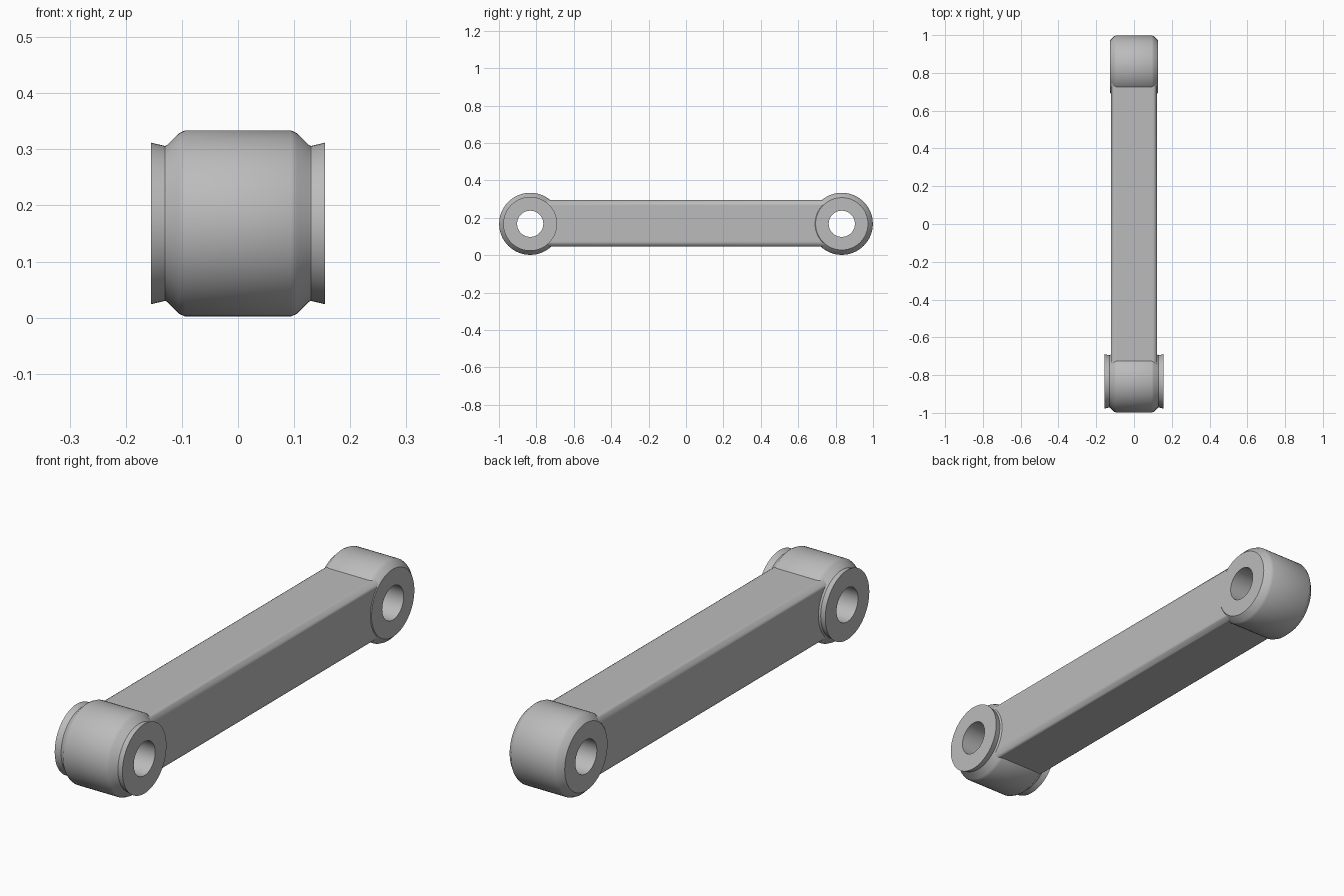
import bpy, bmesh, math
from mathutils import Matrix

cube = bpy.data.objects.get("Cube")
if cube:
    bpy.data.objects.remove(cube, do_unlink=True)

AXIS_Z = 0.168     # height of both pin holes
REACH = 0.833      # distance of each hole from the middle
SEGMENTS = 64

steel = bpy.data.materials.new("plain grey metal")
steel.use_nodes = True
GREY = (0.5, 0.5, 0.5, 1)
steel.diffuse_color = GREY
steel.node_tree.nodes["Principled BSDF"].inputs["Base Color"].default_value = GREY


def finish(name, bm):
    bmesh.ops.recalc_face_normals(bm, faces=bm.faces)
    mesh = bpy.data.meshes.new(name)
    bm.to_mesh(mesh)
    bm.free()
    mesh.materials.append(steel)
    obj = bpy.data.objects.new(name, mesh)
    bpy.context.collection.objects.link(obj)
    return obj


def lathe(name, half_profile, y):
    """Solid turned about the x axis from (x, radius) points, mirrored in x."""
    profile = [(-x, r) for x, r in reversed(half_profile)] + half_profile
    bm = bmesh.new()
    rings = []
    for x, r in profile:
        ring = []
        for i in range(SEGMENTS):
            a = math.tau * i / SEGMENTS
            ring.append(bm.verts.new((x, y + r * math.cos(a), AXIS_Z + r * math.sin(a))))
        rings.append(ring)
    for a, b in zip(rings, rings[1:]):
        for i in range(SEGMENTS):
            j = (i + 1) % SEGMENTS
            bm.faces.new((a[i], a[j], b[j], b[i]))
    bm.faces.new(rings[0])
    bm.faces.new(rings[-1])
    return finish(name, bm)


def boolean(target, other, operation):
    mod = target.modifiers.new(operation.lower(), "BOOLEAN")
    mod.operation = operation
    mod.solver = "EXACT"
    mod.object = other
    bpy.context.view_layer.objects.active = target
    bpy.ops.object.modifier_apply(modifier=mod.name)
    bpy.data.objects.remove(other, do_unlink=True)


# Bar with softened long edges
bm = bmesh.new()
bmesh.ops.create_cube(bm, size=1, matrix=Matrix.Translation((0, 0, 0.17))
                      @ Matrix.Diagonal((0.246, 2 * REACH, 0.248, 1)))
long_edges = [e for e in bm.edges if abs(e.verts[0].co.y - e.verts[1].co.y) > 1]
bmesh.ops.bevel(bm, geom=long_edges, offset=0.024, segments=4, profile=0.5, affect="EDGES")
link = finish("connecting_link", bm)

# Rounded eyes at both ends; the front one carries flared collars
body = [(0.094, 0.166), (0.105, 0.161), (0.126, 0.14)]
boolean(link, lathe("front_eye", body + [(0.13, 0.138), (0.155, 0.144)], -REACH), "UNION")
boolean(link, lathe("back_eye", body, REACH), "UNION")

# Pin holes
for y in (-REACH, REACH):
    boolean(link, lathe("hole_cutter", [(0.3, 0.07)], y), "DIFFERENCE")

bpy.ops.object.select_all(action="DESELECT")
link.select_set(True)
bpy.context.view_layer.objects.active = link
bpy.ops.object.shade_smooth_by_angle(angle=math.radians(30))
